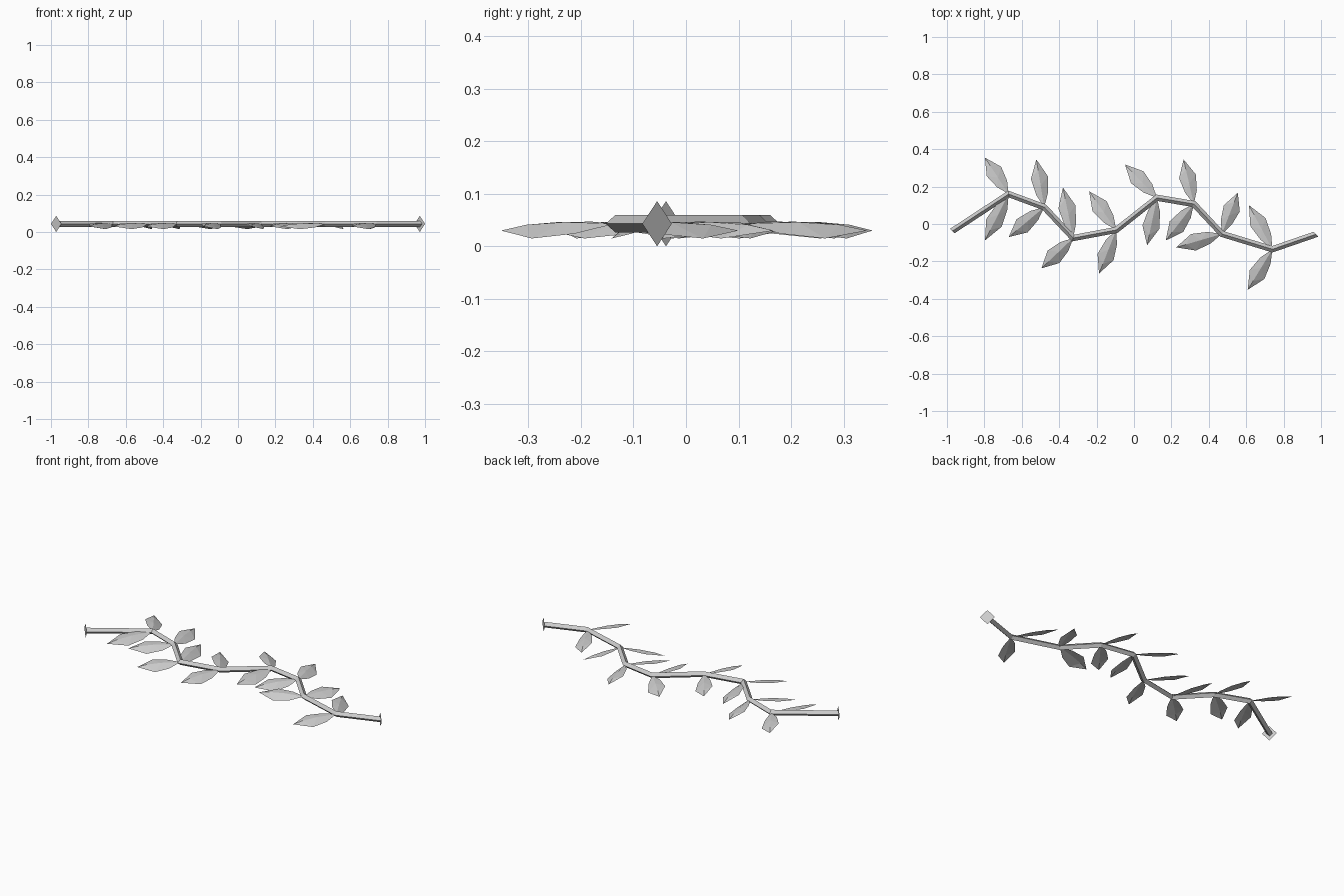
import bpy, bmesh
from mathutils import Vector

cube = bpy.data.objects.get("Cube")
if cube:
    bpy.data.objects.remove(cube, do_unlink=True)

grey = bpy.data.materials.new("plain_grey")
grey.use_nodes = True
grey.diffuse_color = (0.6, 0.6, 0.6, 1)
grey.node_tree.nodes["Principled BSDF"].inputs["Base Color"].default_value = (0.6, 0.6, 0.6, 1)

MID = 0.043      # height of the branch axis
UP = Vector((0, 0, 1))


def build(name, verts, faces):
    bm = bmesh.new()
    vs = [bm.verts.new(v) for v in verts]
    for f in faces:
        bm.faces.new([vs[i] for i in f])
    mesh = bpy.data.meshes.new(name)
    bm.to_mesh(mesh)
    bm.free()
    mesh.materials.append(grey)
    obj = bpy.data.objects.new(name, mesh)
    bpy.context.collection.objects.link(obj)
    return obj


def diamond(center, side, height):
    return [center + side, center + UP * height, center - side, center - UP * height]


# Zigzag branch: a four-sided tube mitred at every joint, cut diagonally at the ends
path = [Vector((x, y, MID)) for x, y in [
    (-0.972, -0.038), (-0.67, 0.16), (-0.48, 0.09), (-0.325, -0.075), (-0.095, -0.032),
    (0.123, 0.14), (0.32, 0.107), (0.47, -0.053), (0.74, -0.135), (0.972, -0.055)]]
R = 0.0165
END_NORMAL = Vector((1, 1, 0)).normalized()
steps = [(b - a).normalized() for a, b in zip(path, path[1:])]
normals = [END_NORMAL] + [(a + b).normalized() for a, b in zip(steps, steps[1:])] + [END_NORMAL]
verts, faces = [], []
for i, (p, normal) in enumerate(zip(path, normals)):
    side = UP.cross(normal) * R / normal.dot(steps[max(i - 1, 0)])
    verts += diamond(p, side, R)
    if i:
        n = 4 * i
        faces += [(n - 4 + k, n - 4 + (k + 1) % 4, n + (k + 1) % 4, n + k) for k in range(4)]
build("branch", verts, faces)

# Flat upright diamond plates on both ends
for name, p in (("right_end_plate", path[0]), ("left_end_plate", path[-1])):
    build(name, diamond(p, Vector((-0.028, 0.028, 0)), 0.043), [(0, 1, 2, 3)])


# Leaf: folded blade rolled about its midrib, so one edge is high and the other droops
def leaf(name, base, tip):
    along = Vector((tip[0] - base.x, tip[1] - base.y, 0))
    across = UP.cross(along).normalized()
    if along.y < 0:
        across.negate()

    def at(t, w, z):
        p = base + along * t + across * w
        p.z = z
        return p

    pts = [at(0, 0, 0.043), at(0.45, 0, 0.046), at(0.78, 0, 0.041), at(1, 0, 0.03),
           at(0.28, 0.032, 0.047), at(0.62, 0.046, 0.046),
           at(0.28, -0.032, 0.024), at(0.62, -0.046, 0.015)]
    build(name, pts, [(0, 1, 4), (4, 1, 5), (1, 2, 5), (5, 2, 3),
                      (0, 6, 1), (6, 7, 1), (1, 7, 2), (7, 3, 2)])


# Tips of the back and front leaf at each joint
tips = [((-0.797, 0.355), (-0.797, -0.088)), ((-0.522, 0.345), (-0.67, -0.07)),
        ((-0.38, 0.195), (-0.495, -0.237)), ((-0.24, 0.175), (-0.187, -0.265)),
        ((-0.048, 0.318), (0.07, -0.113)), ((0.265, 0.345), (0.17, -0.088)),
        ((0.555, 0.167), (0.225, -0.125)), ((0.615, 0.1), (0.608, -0.352))]
for i, (joint, pair) in enumerate(zip(path[1:-1], tips), 1):
    leaf(f"back_leaf_{i}", joint, pair[0])
    leaf(f"front_leaf_{i}", joint, pair[1])
